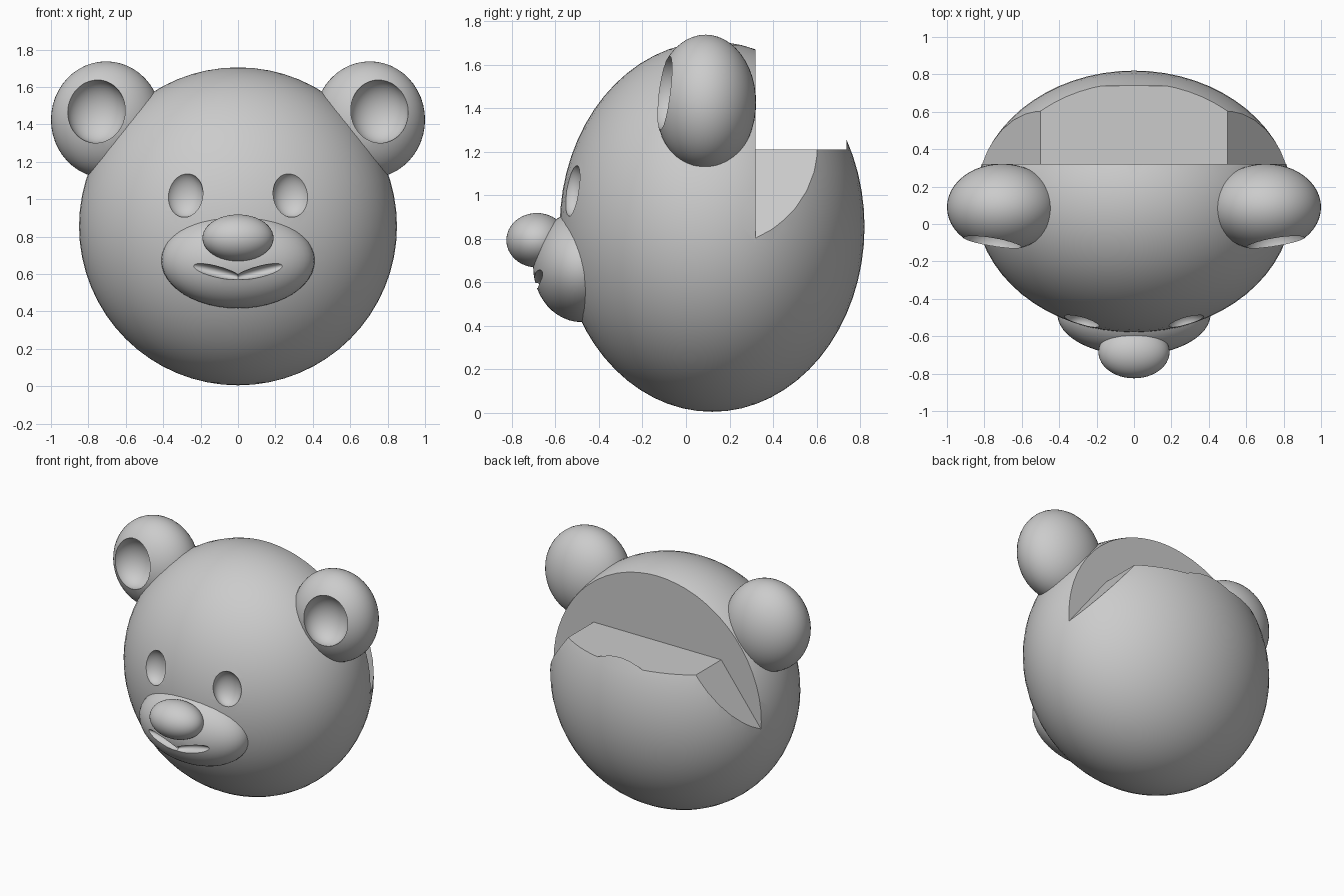
import bpy
import bmesh
from math import radians

if "Cube" in bpy.data.objects:
    bpy.data.objects.remove(bpy.data.objects["Cube"], do_unlink=True)

grey = bpy.data.materials.new("plain_grey")
grey.use_nodes = True
grey.diffuse_color = (0.6, 0.6, 0.6, 1)
grey.node_tree.nodes["Principled BSDF"].inputs["Base Color"].default_value = (0.6, 0.6, 0.6, 1)


def link(name, mesh):
    obj = bpy.data.objects.new(name, mesh)
    bpy.context.collection.objects.link(obj)
    mesh.materials.append(grey)
    return obj


def ellipsoid(name, centre, radii, tilt=0, segments=48):
    bpy.ops.mesh.primitive_uv_sphere_add(segments=segments, ring_count=segments // 2)
    obj = bpy.context.object
    obj.name = obj.data.name = name
    obj.location, obj.scale = centre, radii
    obj.rotation_euler.y = radians(tilt)
    bpy.ops.object.transform_apply(location=True, rotation=True, scale=True)
    obj.data.materials.append(grey)
    return obj


def prism(name, outline, y_front, y_back):
    """Extrude an x, z outline along y."""
    bm = bmesh.new()
    face = bm.faces.new([bm.verts.new((x, y_front, z)) for x, z in outline])
    new = bmesh.ops.extrude_face_region(bm, geom=[face])["geom"]
    verts = [v for v in new if isinstance(v, bmesh.types.BMVert)]
    bmesh.ops.translate(bm, verts=verts, vec=(0, y_back - y_front, 0))
    bmesh.ops.recalc_face_normals(bm, faces=bm.faces)
    mesh = bpy.data.meshes.new(name)
    bm.to_mesh(mesh)
    bm.free()
    return link(name, mesh)


def carve(obj, cutters):
    bpy.context.view_layer.objects.active = obj
    for cutter in cutters:
        cutter.hide_render = True
        mod = obj.modifiers.new("carve", "BOOLEAN")
        mod.operation, mod.solver, mod.object = "DIFFERENCE", "EXACT", cutter
        bpy.ops.object.modifier_apply(modifier=mod.name)


# Main rounded masses
head = ellipsoid("head", (0, 0.12, 0.855), (0.85, 0.70, 0.85), segments=64)
muzzle = ellipsoid("muzzle", (0, -0.48, 0.672), (0.41, 0.222, 0.255))
nose = ellipsoid("nose", (0, -0.685, 0.793), (0.19, 0.14, 0.125))

# Stepped notch at the back of the crown, with sloping shoulders
notch = prism("notch_cutter",
              [(-0.5, 1.21), (0.5, 1.21), (0.96, 0.61), (1.1, 0.61),
               (1.1, 2), (-1.1, 2), (-1.1, 0.61), (-0.96, 0.61)], 0.32, 0.738)
cutters = [notch]
carve(head, [notch])

# Ears, eye sockets and smile halves on both sides
ears = []
for side, sign in (("left", 1), ("right", -1)):
    ear = ellipsoid(side + "_ear", (sign * 0.705, 0.09, 1.425), (0.295, 0.232, 0.312))
    dish = ellipsoid(side + "_ear_dish", (sign * 0.757, -0.10, 1.47), (0.157, 0.13, 0.171))
    eye = ellipsoid(side + "_eye_socket", (sign * 0.285, -0.53, 1.025), (0.10, 0.075, 0.122))
    smile = ellipsoid(side + "_smile_groove", (sign * 0.128, -0.69, 0.615),
                      (0.145, 0.05, 0.03), tilt=-sign * 14, segments=32)
    carve(ear, [dish])
    carve(head, [eye, dish])
    carve(muzzle, [smile])
    ears.append(ear)
    cutters += [dish, eye, smile]

for cutter in cutters:
    bpy.data.objects.remove(cutter, do_unlink=True)

# Smooth curved surfaces, keep carved rims crisp
bpy.ops.object.select_all(action="DESELECT")
for part in [head, muzzle, nose] + ears:
    part.select_set(True)
bpy.context.view_layer.objects.active = head
bpy.ops.object.shade_smooth_by_angle(angle=radians(30))
